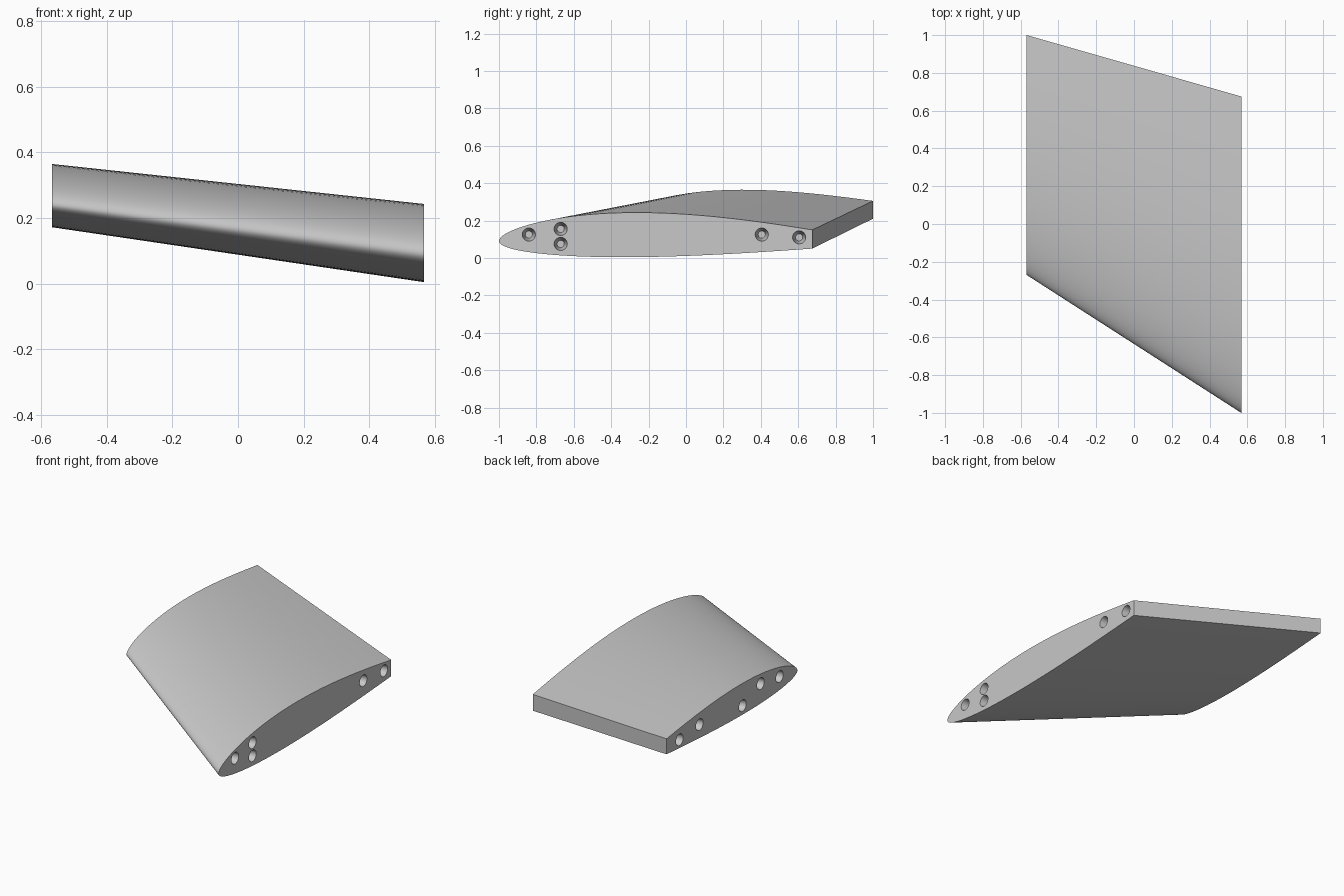
import bpy
import bmesh
from math import radians
from mathutils import Matrix, Vector

if "Cube" in bpy.data.objects:
    bpy.data.objects.remove(bpy.data.objects["Cube"], do_unlink=True)

HALF_SPAN = 0.568
STEPS = 36
STATIONS = (0.1, 0.3, 0.6, 1.0)


def curve_through(heights):
    """Airfoil curve with a round nose, through a height at each chord station."""
    basis = lambda t: Vector((t ** 0.5, t, t * t, t ** 3))
    weights = Matrix([basis(t) for t in STATIONS]).inverted() @ Vector(heights)
    return lambda t: weights.dot(basis(t))


def section(x, nose_y, tail_y, nose_z, upper, lower):
    """Closed airfoil outline: tail to nose on top, then back underneath."""
    top, under = curve_through(upper), curve_through(lower)
    fractions = [(i / STEPS) ** 2 for i in range(STEPS + 1)]
    y_at = lambda t: nose_y + t * (tail_y - nose_y)
    points = [(x, y_at(t), nose_z + top(t)) for t in reversed(fractions)]
    return points + [(x, y_at(t), nose_z - under(t)) for t in fractions[1:]]


def make_object(name, bm):
    bmesh.ops.recalc_face_normals(bm, faces=bm.faces)
    mesh = bpy.data.meshes.new(name)
    bm.to_mesh(mesh)
    bm.free()
    obj = bpy.data.objects.new(name, mesh)
    bpy.context.collection.objects.link(obj)
    return obj


grey = bpy.data.materials.new("light_grey")
grey.use_nodes = True
color = (0.58, 0.58, 0.58, 1.0)
grey.diffuse_color = color
grey.node_tree.nodes["Principled BSDF"].inputs["Base Color"].default_value = color

# Wing panel lofted between the wide and the narrow end
wide = section(HALF_SPAN, -1.0, 0.675, 0.09,
               (0.09, 0.144, 0.143, 0.06), (0.06, 0.084, 0.079, 0.04))
narrow = section(-HALF_SPAN, -0.27, 1.0, 0.24,
                 (0.074, 0.117, 0.119, 0.065), (0.048, 0.067, 0.062, 0.03))
bm = bmesh.new()
rings = [[bm.verts.new(p) for p in ring] for ring in (wide, narrow)]
for ring in rings:
    bm.faces.new(ring)
count = len(wide)
for i in range(count):
    j = (i + 1) % count
    bm.faces.new((rings[0][i], rings[0][j], rings[1][j], rings[1][i]))
wing = make_object("wing_panel", bm)
wing.data.materials.append(grey)

# Tapered blind pin holes in both ends, as (y, z) centres
WIDE_HOLES = ((-0.84, 0.125), (-0.67, 0.155), (-0.67, 0.075),
              (0.405, 0.125), (0.605, 0.11))
NARROW_HOLES = ((-0.097, 0.268), (0.087, 0.295), (0.262, 0.227),
                (0.68, 0.27), (0.874, 0.251))
bm = bmesh.new()
for side, holes in ((1, WIDE_HOLES), (-1, NARROW_HOLES)):
    for y, z in holes:
        place = (Matrix.Translation((side * (HALF_SPAN - 0.04), y, z))
                 @ Matrix.Rotation(side * radians(90), 4, "Y"))
        bmesh.ops.create_cone(bm, cap_ends=True, segments=32, radius1=0.019,
                              radius2=0.037, depth=0.1, matrix=place)
cutter = make_object("hole_cutter", bm)
cutter.data.materials.append(grey)
cutter.hide_render = True

# Cut the holes, then drop the cutter
cut = wing.modifiers.new("pin_holes", "BOOLEAN")
cut.operation = "DIFFERENCE"
cut.solver = "EXACT"
cut.object = cutter
bpy.ops.object.select_all(action="DESELECT")
wing.select_set(True)
bpy.context.view_layer.objects.active = wing
bpy.ops.object.modifier_apply(modifier=cut.name)
bpy.data.objects.remove(cutter, do_unlink=True)
bpy.ops.object.shade_smooth_by_angle(angle=radians(30))
